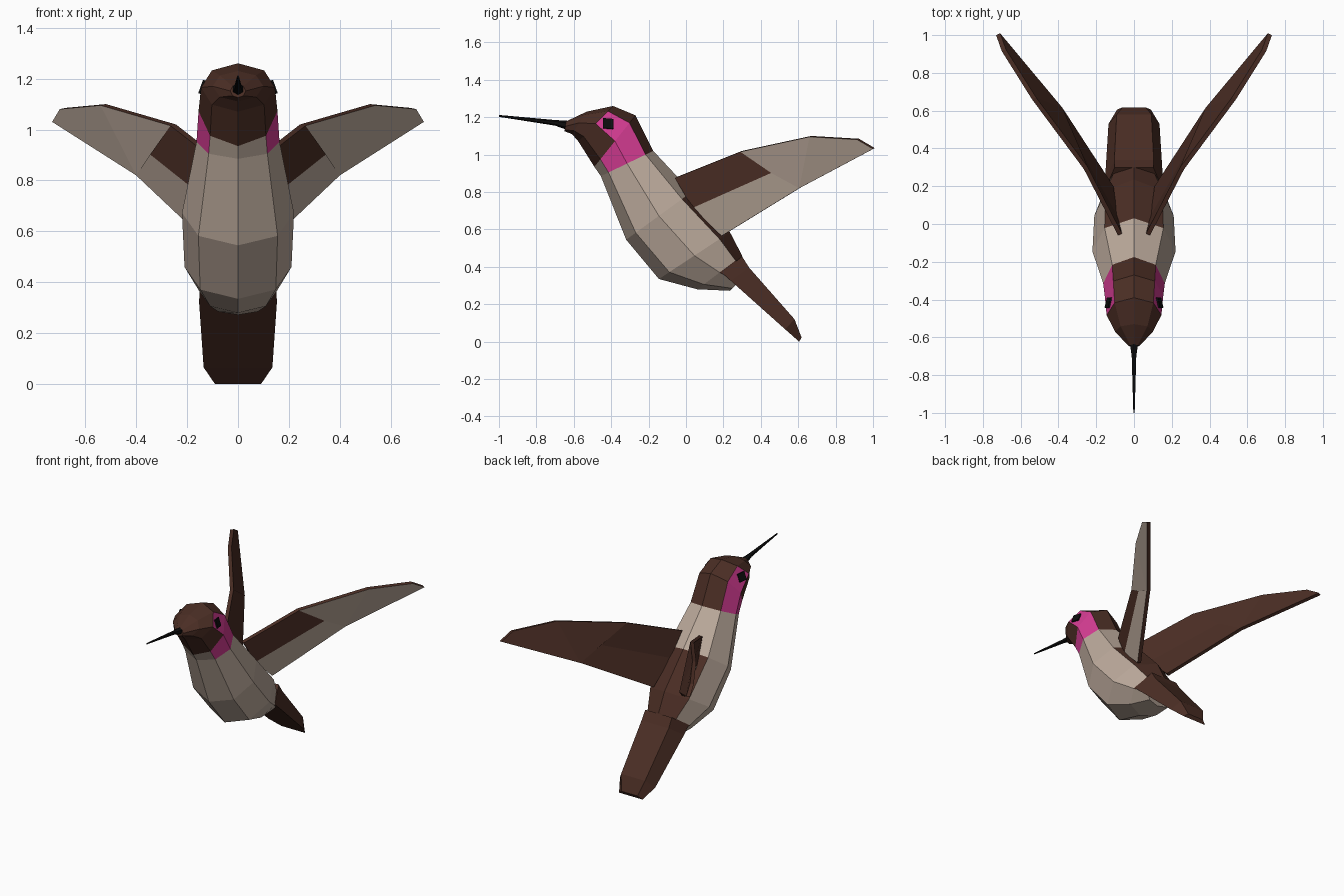
import bpy, bmesh, math
from mathutils import Vector

if "Cube" in bpy.data.objects:
    bpy.data.objects.remove(bpy.data.objects["Cube"])


def material(name, rgb):
    m = bpy.data.materials.new(name)
    m.diffuse_color = (*rgb, 1)
    m.use_nodes = True
    m.node_tree.nodes["Principled BSDF"].inputs["Base Color"].default_value = m.diffuse_color
    return m


BROWN, CREAM, PINK, BLACK = range(4)
MATS = [material("brown", (0.07, 0.027, 0.018)), material("cream", (0.50, 0.40, 0.33)),
        material("pink", (0.66, 0.045, 0.29)), material("black", (0.004, 0.004, 0.004))]


def build(name, verts, faces, colours):
    """Make a flat-shaded object; colours holds one material index per face."""
    mesh = bpy.data.meshes.new(name)
    mesh.from_pydata(verts, [], faces)
    for m in MATS:
        mesh.materials.append(m)
    for p, c in zip(mesh.polygons, colours):
        p.material_index = c
    bm = bmesh.new()
    bm.from_mesh(mesh)
    bmesh.ops.recalc_face_normals(bm, faces=bm.faces)
    bm.to_mesh(mesh)
    bm.free()
    ob = bpy.data.objects.new(name, mesh)
    bpy.context.collection.objects.link(ob)
    return ob


def loft(name, rings, rule):
    """Skin equal-sized rings, capped; rule(i, j) colours side j of segment i."""
    n = len(rings[0])
    verts = [p for r in rings for p in r]
    faces, cols = [], []
    for i in range(len(rings) - 1):
        for j in range(n):
            k = (j + 1) % n
            faces.append((i * n + j, i * n + k, (i + 1) * n + k, (i + 1) * n + j))
            cols.append(rule(i, j))
    last = (len(rings) - 1) * n
    faces += [tuple(range(n)), tuple(range(last, last + n))]
    cols += [rule(0, 0), rule(len(rings) - 2, n // 2)]
    return build(name, verts, faces, cols)


def ring(top, bottom, half, n=8):
    """Elliptical ring in the plane through a top and a bottom (y, z) point."""
    t, b = Vector((0, *top)), Vector((0, *bottom))
    c, r = (t + b) / 2, (t - b) / 2
    return [c + r * math.cos(a) + Vector((half * math.sin(a), 0, 0))
            for a in (2 * math.pi * k / n for k in range(n))]


# Body and head: one eight-sided loft from beak base to rump
body_rings = [
    ring((-0.64, 1.178), (-0.65, 1.125), 0.03),
    ring((-0.53, 1.23), (-0.61, 1.11), 0.10),
    ring((-0.39, 1.26), (-0.575, 1.07), 0.145),
    ring((-0.27, 1.21), (-0.49, 0.935), 0.155),
    ring((-0.175, 1.02), (-0.455, 0.885), 0.163),
    ring((0.03, 0.80), (-0.32, 0.545), 0.22),
    ring((0.235, 0.585), (-0.145, 0.335), 0.21),
    ring((0.30, 0.46), (0.06, 0.28), 0.155),
    ring((0.32, 0.36), (0.235, 0.272), 0.11),
]


def body_colour(i, j):
    side = min(j, 7 - j)          # 0 = back strip ... 3 = belly strip
    if i < 2:
        return BROWN
    if i == 2:
        return PINK if side == 1 else BROWN
    if i == 3:
        return (BROWN, PINK, PINK, CREAM)[side]
    if i == 4:
        return CREAM
    if i == 7:
        return BROWN if side < 2 else CREAM
    return BROWN if side == 0 else CREAM


loft("body", body_rings, body_colour)

# Beak: slim six-sided taper
loft("beak", [ring((-0.62, 1.18), (-0.63, 1.13), 0.026, 6),
              ring((-0.70, 1.185), (-0.70, 1.155), 0.014, 6),
              ring((-1.0, 1.212), (-1.0, 1.202), 0.004, 6)], lambda i, j: BLACK)


# Tail: bevelled flat fan
def tail_ring(top, bottom, half):
    return [Vector((x * half, *p)) for x, p in
            ((-0.68, top), (0, top), (0.68, top), (1, bottom), (-1, bottom))]


loft("tail", [tail_ring((0.30, 0.455), (0.19, 0.37), 0.15),
              tail_ring((0.338, 0.395), (0.24, 0.325), 0.153),
              tail_ring((0.58, 0.12), (0.53, 0.066), 0.135),
              tail_ring((0.618, 0.022), (0.605, 0.0), 0.09)], lambda i, j: BROWN)

# Wings: thin plates, cream outside with a brown root patch, brown inside
outline = [(0.085, -0.06, 0.875), (0.265, 0.29, 1.015), (0.54, 0.66, 1.095),
           (0.70, 0.915, 1.08), (0.73, 1.0, 1.03), (0.40, 0.605, 0.82),
           (0.13, 0.19, 0.565), (0.11, 0.035, 0.715), (0.345, 0.455, 0.902)]
inward = Vector((-0.9, 0.4, 0.2)) * 0.024
outer_faces = [(0, 1, 8, 7), (7, 8, 5, 6), (1, 2, 5, 8), (2, 3, 4, 5)]
border = [0, 1, 2, 3, 4, 5, 6, 7]

for label, s in (("right", 1), ("left", -1)):
    pts = [Vector(p) for p in outline]
    pts += [p + inward for p in pts]
    pts = [Vector((s * p.x, p.y, p.z)) for p in pts]
    faces = outer_faces + [tuple(k + 9 for k in f) for f in outer_faces]
    faces += [(a, b, b + 9, a + 9) for a, b in zip(border, border[1:] + border[:1])]
    cols = [BROWN, CREAM, CREAM, CREAM] + [BROWN] * 12
    build(label + "_wing", pts, faces, cols)

    # Eye: thin square plate lying on the cheek face
    n = Vector((0.914, 0.237, 0.328))
    centre = Vector((0.135, -0.417, 1.165))
    across = Vector((0, 1, 0)) - n * n.y
    across.normalize()
    up = n.cross(across)
    eye = [[centre + n * d + across * (a * 0.028) + up * (b * 0.028)
            for a, b in ((-1, -1), (1, -1), (1, 1), (-1, 1))] for d in (-0.003, 0.006)]
    eye = [[Vector((s * p.x, p.y, p.z)) for p in r] for r in eye]
    loft(label + "_eye", eye, lambda i, j: BLACK)
